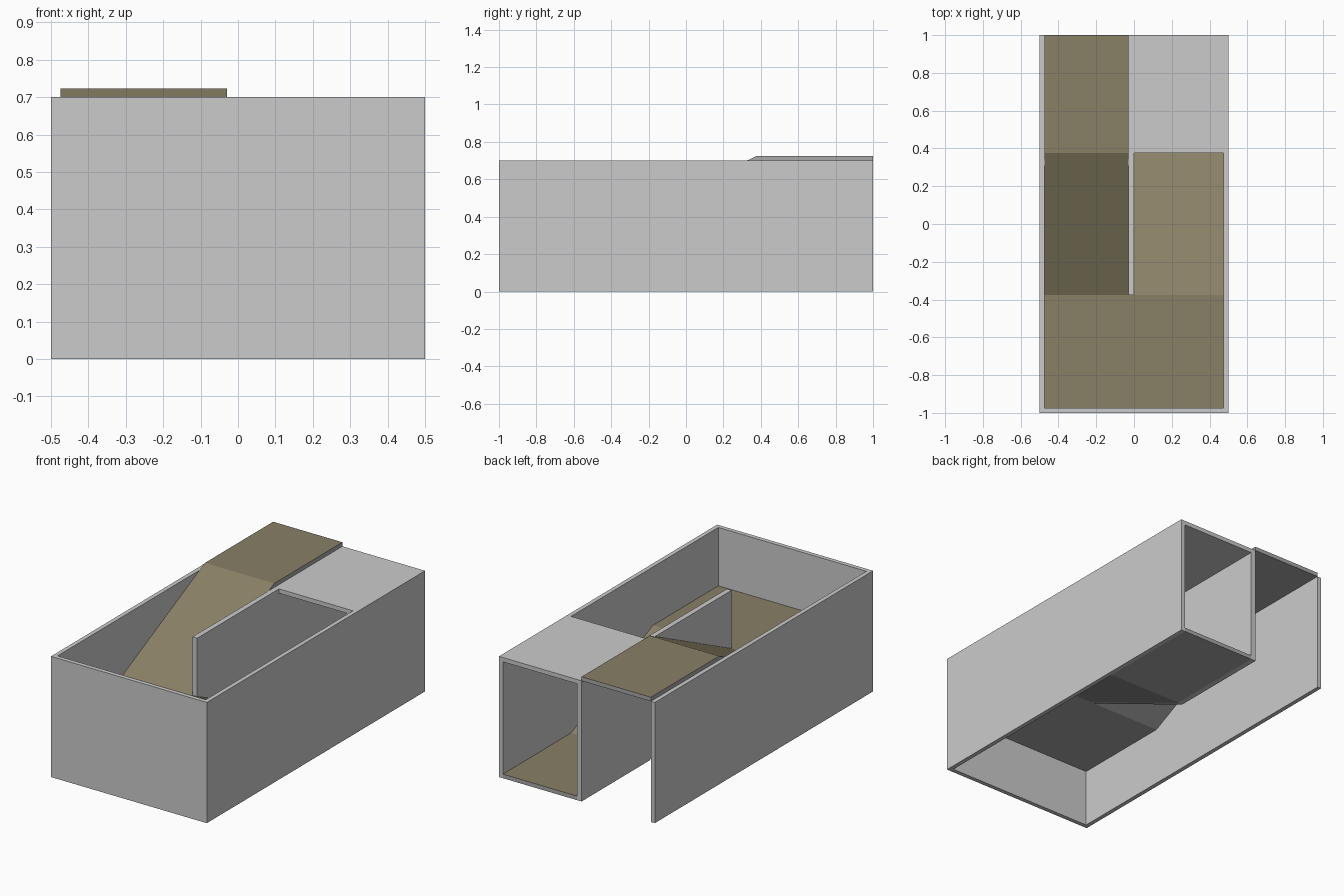
import bpy, bmesh

if "Cube" in bpy.data.objects:
    bpy.data.objects.remove(bpy.data.objects["Cube"])

W, L, H = 0.5, 1.0, 0.70      # half width, half length, wall height
T = 0.025                     # wall thickness
S = 0.0235                    # slab thickness
R = 0.375                     # ramps run from -R to R in y
MID = 0.338                   # underside of the landing
CX = -0.03                    # left face of the centre wall

floor_mat = bpy.data.materials.new("floor_finish")
floor_mat.diffuse_color = (0.25, 0.215, 0.13, 1)
floor_mat.use_nodes = True
floor_mat.node_tree.nodes["Principled BSDF"].inputs["Base Color"].default_value = floor_mat.diffuse_color
wall_mat = bpy.data.materials.new("plain_grey")
wall_mat.diffuse_color = (0.4, 0.4, 0.4, 1)
wall_mat.use_nodes = True
wall_mat.node_tree.nodes["Principled BSDF"].inputs["Base Color"].default_value = wall_mat.diffuse_color


def extrude_x(name, profile, x0, x1, floored=False):
    """Extrude a (y, z) profile from x0 to x1; floored tints upward faces."""
    bm = bmesh.new()
    face = bm.faces.new([bm.verts.new((x0, y, z)) for y, z in profile])
    ext = bmesh.ops.extrude_face_region(bm, geom=[face])
    moved = [v for v in ext["geom"] if isinstance(v, bmesh.types.BMVert)]
    bmesh.ops.translate(bm, verts=moved, vec=(x1 - x0, 0, 0))
    bmesh.ops.recalc_face_normals(bm, faces=bm.faces[:])
    bm.normal_update()
    if floored:
        for f in bm.faces:
            f.material_index = int(f.normal.z > 0.5)
    me = bpy.data.meshes.new(name)
    bm.to_mesh(me)
    bm.free()
    if floored:
        me.materials.append(wall_mat)
        me.materials.append(floor_mat)
    ob = bpy.data.objects.new(name, me)
    bpy.context.collection.objects.link(ob)
    return ob


def rect(y0, y1, z0, z1):
    return [(y0, z0), (y1, z0), (y1, z1), (y0, z1)]


def slab(path):
    """Give a (y, z) underside path a constant vertical thickness."""
    return path + [(y, z + S) for y, z in reversed(path)]


# Outer walls: two sides and the front
extrude_x("left_wall", rect(-L, L, 0, H), -W, -W + T)
extrude_x("right_wall", rect(-L, L, 0, H), W - T, W)
extrude_x("front_wall", rect(-L, -L + T, 0, H), -W + T, W - T)

# Centre wall follows the underside of the lower ramp
extrude_x("centre_wall", [(-R, MID), (R, 0), (L, 0), (L, H), (-R, H)], CX, 0)

# Roof over the lower passage
extrude_x("passage_roof", rect(R, L, H - T, H), 0, W - T)

# Walking surfaces: entry floor with lower ramp, landing, upper ramp with deck
extrude_x("lower_ramp", slab([(-R, MID), (R, 0), (L, 0)]), 0, W - T, True)
extrude_x("landing", slab([(-L + T, MID), (-R, MID)]), -W + T, W - T, True)
extrude_x("upper_ramp", slab([(-R, MID), (R, H), (L, H)]), -W + T, CX, True)
